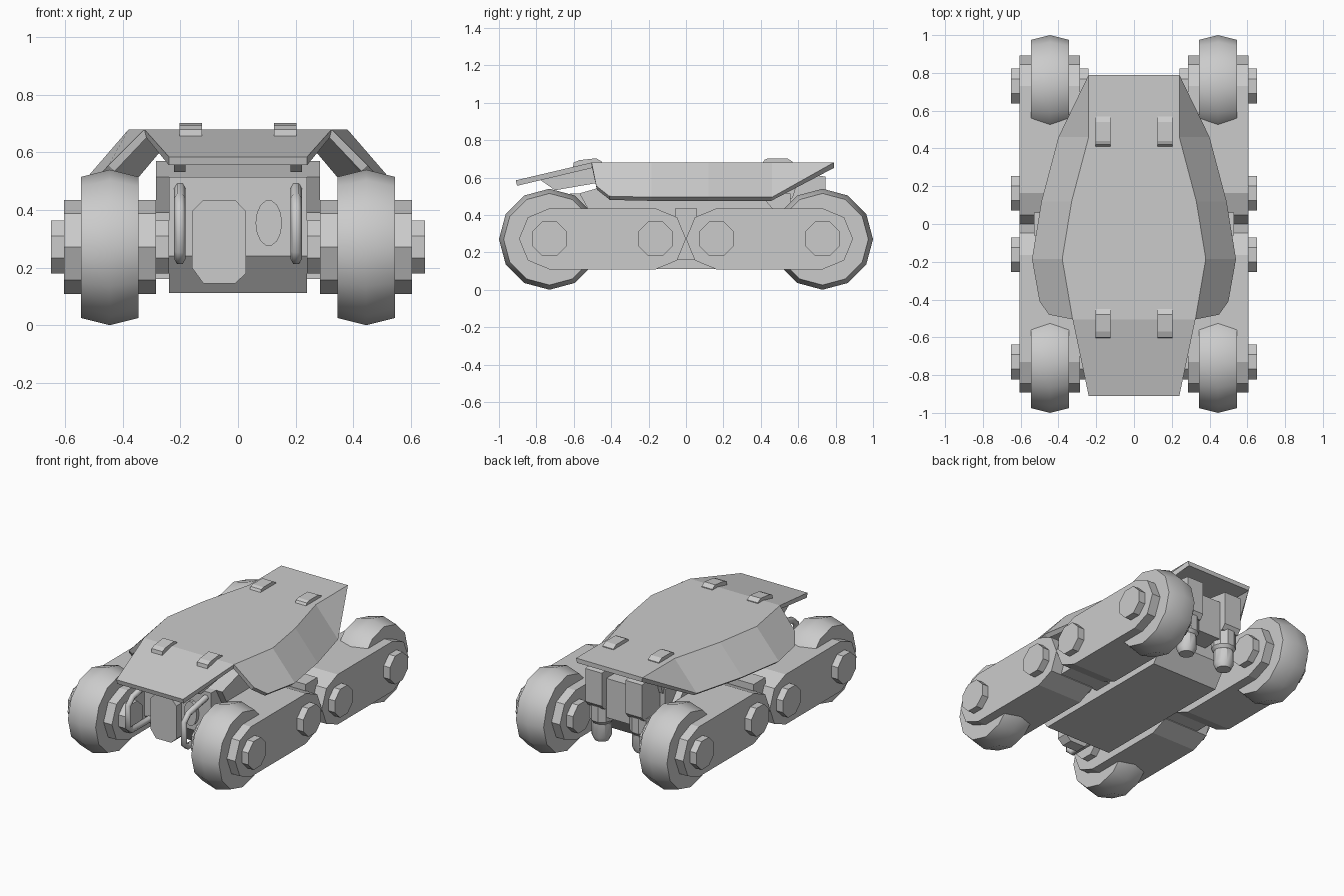
import bpy, bmesh, math
from mathutils import Vector

if "Cube" in bpy.data.objects:
    bpy.data.objects.remove(bpy.data.objects["Cube"])


def make(name, verts, faces, smooth=None):
    me = bpy.data.meshes.new(name)
    me.from_pydata(verts, [], faces)
    bm = bmesh.new()
    bm.from_mesh(me)
    bmesh.ops.recalc_face_normals(bm, faces=bm.faces)
    bm.to_mesh(me)
    bm.free()
    ob = bpy.data.objects.new(name, me)
    bpy.context.collection.objects.link(ob)
    if smooth:
        bpy.ops.object.select_all(action='DESELECT')
        ob.select_set(True)
        bpy.context.view_layer.objects.active = ob
        bpy.ops.object.shade_smooth_by_angle(angle=math.radians(smooth))
    return ob


def loft(name, rings, smooth=None):
    """Skin closed rings of equal length and cap both ends."""
    n = len(rings[0])
    verts = [p for r in rings for p in r]
    faces = [(k*n+i, k*n+(i+1) % n, (k+1)*n+(i+1) % n, (k+1)*n+i)
             for k in range(len(rings)-1) for i in range(n)]
    faces += [tuple(range(n)), tuple(range((len(rings)-1)*n, len(rings)*n))]
    return make(name, verts, faces, smooth)


def prism_x(name, prof, x0, x1, smooth=None):
    return loft(name, [[(x, y, z) for y, z in prof] for x in (x0, x1)], smooth)


def box(name, x0, x1, y0, y1, z0, z1):
    return prism_x(name, [(y0, z0), (y1, z0), (y1, z1), (y0, z1)], x0, x1)


def lathe(name, prof, c, axis, n, phase=0.0, smooth=None):
    """Revolve (offset, radius) pairs around the x or z axis through c."""
    rings = []
    for t, r in prof:
        ring = []
        for i in range(n):
            a = 2*math.pi*i/n + phase
            u, v = r*math.cos(a), r*math.sin(a)
            d = (t, u, v) if axis == 'x' else (u, v, t)
            ring.append(tuple(Vector(c) + Vector(d)))
        rings.append(ring)
    return loft(name, rings, smooth)


def front_plate(name, prof, y0, y1):
    return loft(name, [[(x, y, z) for x, z in prof] for y in (y0, y1)])


ZC, RA = 0.272, 0.163
WY, PY = 0.73, 0.163

# wheels, swing arms and their octagonal axle pins
for sx in (-1, 1):
    for sy in (-1, 1):
        lathe('wheel', [(-0.10, 0.245), (0, 0.27), (0.10, 0.245)],
              (sx*0.445, sy*WY, 0.27), 'x', 12, smooth=40)
        cap = []
        for cy, start in ((WY, -90), (PY, 90)):
            for k in range(5):
                a = math.radians(start + 45*k)
                cap.append((sy*(cy + RA*math.cos(a)), ZC + RA*math.sin(a)))
        prism_x('swing_arm', cap, sx*0.285, sx*0.605)
        for cy in (WY, PY):
            lathe('axle_pin', [(-0.205, 0.1), (0.205, 0.1)],
                  (sx*0.445, sy*cy, ZC), 'x', 8, math.pi/8)
    box('arm_spacer', sx*0.2, sx*0.53, -0.06, 0.06, 0.16, 0.435)

# central hull and the deck that carries the armour
prism_x('hull', [(-0.62, 0.515), (-0.62, 0.24), (-0.52, 0.112), (0.47, 0.112),
                 (0.56, 0.24), (0.56, 0.515)], -0.24, 0.24)
prism_x('deck', [(-0.57, 0.515), (-0.5, 0.39), (0.5, 0.39), (0.35, 0.57),
                 (-0.38, 0.57)], -0.285, 0.285)
box('roof_mount', -0.16, 0.16, -0.35, 0.4, 0.55, 0.66)

# armour shell: flat roof, sloped front flap and folded side skirts
fold = [(0.24, -0.91, 0.585), (0.325, -0.505, 0.68), (0.38, -0.185, 0.68),
        (0.33, 0.12, 0.68), (0.24, 0.46, 0.68), (0.24, 0.79, 0.68)]
skirt = [(0.45, -0.48, 0.555), (0.50, -0.41, 0.50), (0.54, -0.185, 0.495),
         (0.49, 0.12, 0.495), (0.40, 0.46, 0.495)]
half = fold + skirt
n = len(half)
verts = half + [(-x, y, z) for x, y, z in half]
faces = [(i, i+1, n+i+1, n+i) for i in range(5)]
for o in (0, n):
    faces += [tuple(o+i for i in f) for f in
              ((1, 6, 7, 8, 2), (2, 8, 9, 3), (3, 9, 10, 4), (4, 10, 5))]
shell = make('armour_shell', verts, faces)
if shell.data.polygons[0].normal.z < 0:
    shell.data.flip_normals()
sol = shell.modifiers.new('thickness', 'SOLIDIFY')
sol.thickness = 0.03
sol.offset = -1

for sx in (-1, 1):
    # roof latches
    a, b = sx*0.125, sx*0.203
    prism_x('rear_latch', [(0.405, 0.67), (0.42, 0.695), (0.44, 0.703), (0.54, 0.703),
                           (0.57, 0.685), (0.57, 0.67)], a, b)
    prism_x('front_latch', [(-0.605, 0.65), (-0.60, 0.68), (-0.57, 0.693), (-0.48, 0.703),
                            (-0.45, 0.685), (-0.45, 0.67)], a, b)
    # struts under the front flap
    prism_x('flap_strut', [(-0.79, 0.595), (-0.70, 0.532), (-0.48, 0.57), (-0.48, 0.66)],
            sx*0.182, sx*0.222)
    # tubular front guard
    cu = bpy.data.curves.new('guard_bar', 'CURVE')
    cu.dimensions = '3D'
    cu.bevel_depth = 0.02
    cu.bevel_resolution = 1
    path = [(-0.54, 0.49), (-0.80, 0.44), (-0.845, 0.40), (-0.845, 0.26),
            (-0.81, 0.23), (-0.60, 0.23)]
    sp = cu.splines.new('POLY')
    sp.points.add(len(path)-1)
    for p, (y, z) in zip(sp.points, path):
        p.co = (sx*0.202, y, z, 1)
    bpy.context.collection.objects.link(bpy.data.objects.new('guard_bar', cu))
    # rear power units with downward nozzles
    prism_x('power_unit', [(0.5, 0.36), (0.72, 0.36), (0.745, 0.39), (0.745, 0.605),
                           (0.5, 0.64)], sx*0.085, sx*0.205)
    lathe('nozzle', [(0.13, 0.045), (0.16, 0.06), (0.25, 0.06), (0.27, 0.075),
                     (0.37, 0.075)], (sx*0.145, 0.66, 0), 'z', 10, smooth=35)
    # links from the hull to the rear tip of the roof
    prism_x('rear_bracket', [(0.45, 0.45), (0.57, 0.49), (0.62, 0.65), (0.45, 0.66)],
            sx*0.19, sx*0.23)

box('rear_core', -0.085, 0.085, 0.5, 0.70, 0.30, 0.555)

# bevelled front sensor plate and oval lamp
front_plate('sensor_plate', [(-0.16, 0.20), (-0.12, 0.145), (-0.01, 0.145), (0.028, 0.18),
                             (0.028, 0.395), (-0.01, 0.435), (-0.12, 0.435), (-0.16, 0.395)],
            -0.675, -0.6)
oval = [(0.107 + 0.046*math.cos(i*math.pi/7), 0.355 + 0.08*math.sin(i*math.pi/7))
        for i in range(14)]
front_plate('oval_lamp', oval, -0.645, -0.6)
